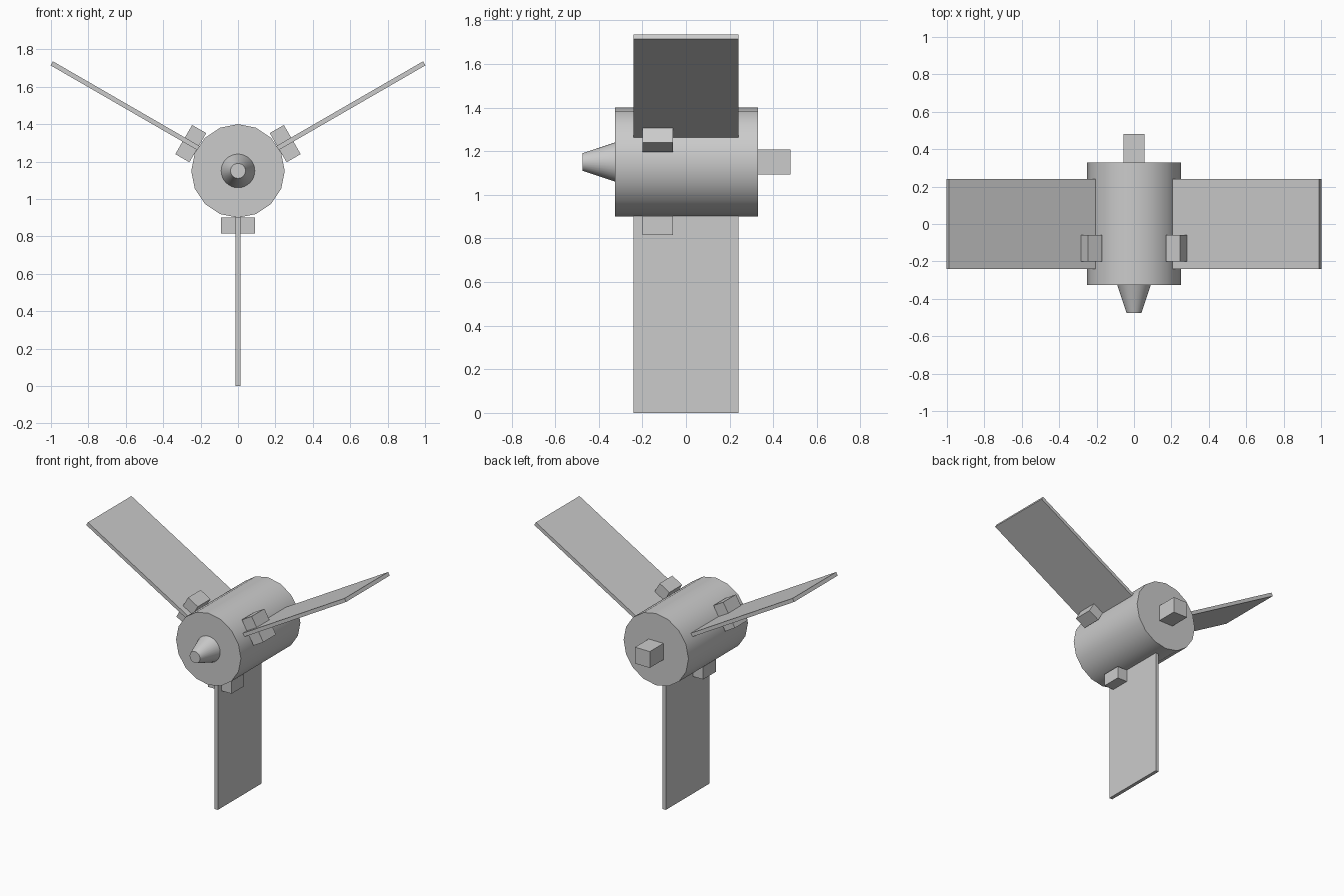
import bpy
from math import radians
from mathutils import Matrix, Vector

if "Cube" in bpy.data.objects:
    bpy.data.objects.remove(bpy.data.objects["Cube"])

AXIS_Z = 1.15  # height of the rotor axis


def box(name, lo, hi, turn=0.0):
    """Box given by two corners relative to the axis, then turned about the axis."""
    lo, hi = Vector(lo), Vector(hi)
    bpy.ops.mesh.primitive_cube_add(size=1)
    ob = bpy.context.object
    ob.name = ob.data.name = name
    ob.data.transform(Matrix.Translation((0, 0, AXIS_Z))
                      @ Matrix.Rotation(radians(turn), 4, 'Y')
                      @ Matrix.Translation((lo + hi) / 2)
                      @ Matrix.Diagonal((*(hi - lo), 1)))
    return ob


def axial_cone(name, r_front, r_back, y0, y1, sides):
    """Smooth-sided cone or cylinder lying along y on the rotor axis."""
    bpy.ops.mesh.primitive_cone_add(vertices=sides, radius1=r_front, radius2=r_back,
                                    depth=y1 - y0)
    ob = bpy.context.object
    ob.name = ob.data.name = name
    ob.data.transform(Matrix.Translation((0, (y0 + y1) / 2, AXIS_Z))
                      @ Matrix.Rotation(radians(-90), 4, 'X'))
    bpy.ops.object.shade_smooth_by_angle(angle=radians(40))
    return ob


# Hub, nose and rear shaft
axial_cone("hub", 0.25, 0.25, -0.325, 0.33, 16)
axial_cone("nose", 0.04, 0.09, -0.475, -0.325, 32)
box("rear_shaft", (-0.057, 0.33, -0.057), (0.057, 0.48, 0.057))

# Three blades, each with a clamp block at its root
for i in range(3):
    box(f"blade_{i + 1}", (-0.0125, -0.24, -1.15), (0.0125, 0.24, -0.24), i * 120)
    box(f"blade_clamp_{i + 1}", (-0.09, -0.2, -0.335), (0.09, -0.06, -0.248), i * 120)
